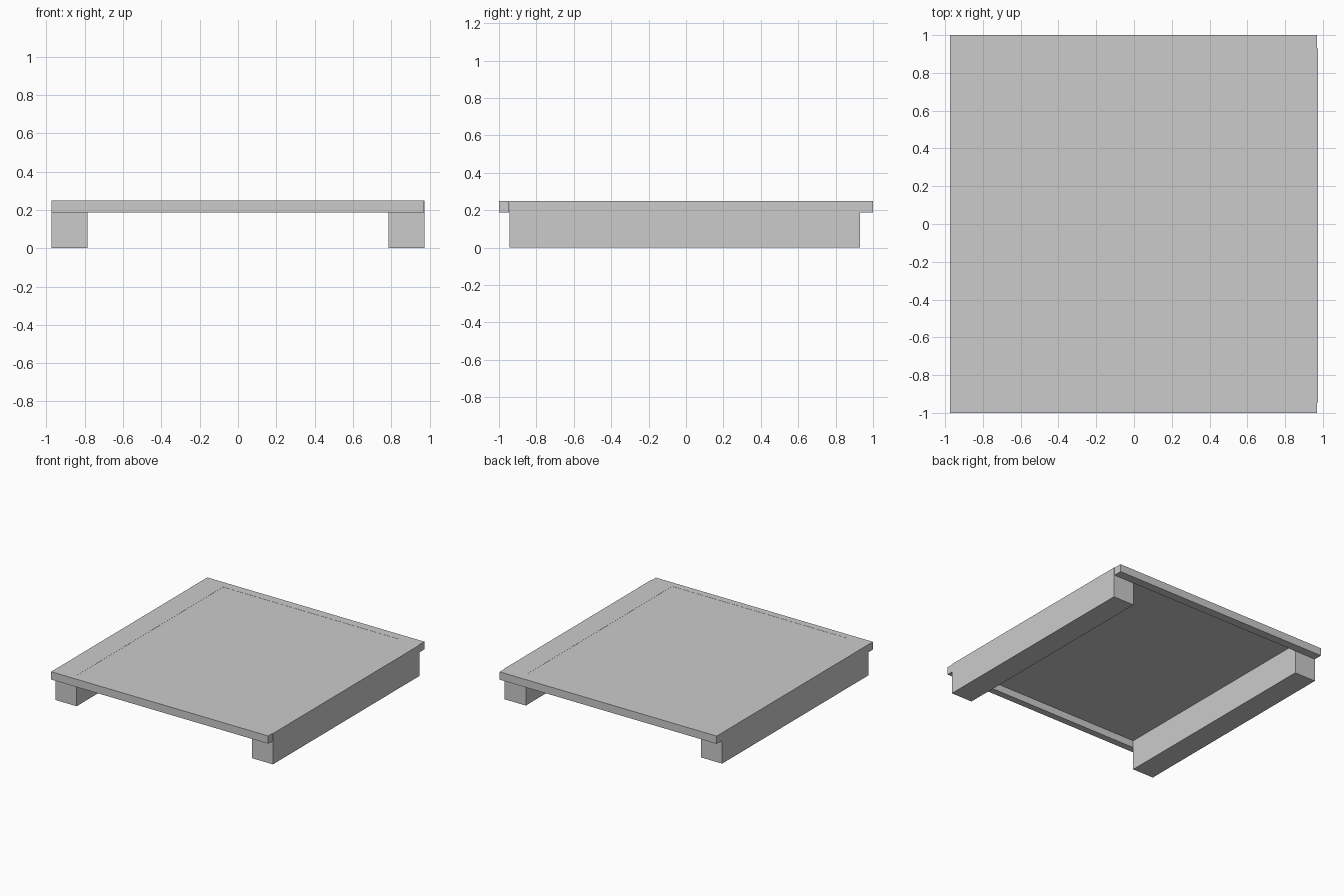
import bpy

if "Cube" in bpy.data.objects:
    bpy.data.objects.remove(bpy.data.objects["Cube"])


def box(name, lo, hi):
    """Axis-aligned box between two corners."""
    bpy.ops.mesh.primitive_cube_add(size=1, location=[(a + b) / 2 for a, b in zip(lo, hi)])
    ob = bpy.context.object
    ob.name = name
    ob.scale = [b - a for a, b in zip(lo, hi)]
    bpy.ops.object.transform_apply(location=False, rotation=False, scale=True)
    return ob


TOP, BAR_Z = 0.25, 0.187          # top height, underside of end bars
FRONT, BACK = -0.945, 0.93        # ends of the runners
OUT, INNER = 0.975, 0.785         # outer and inner faces of the runners

# Full-height side runners
box("left_runner", (-OUT, FRONT, 0), (-INNER, BACK, TOP))
box("right_runner", (INNER, FRONT, 0), (OUT, BACK, TOP))

# Shallow bars across the front and back ends
box("front_bar", (-OUT, -1, BAR_Z), (0.97, FRONT, TOP))
box("back_bar", (-OUT, BACK, BAR_Z), (0.97, 1, TOP))

# Thin deck panel held between runners and bars
box("deck_panel", (-INNER, FRONT, TOP - 0.005), (INNER, BACK, TOP - 0.001))
